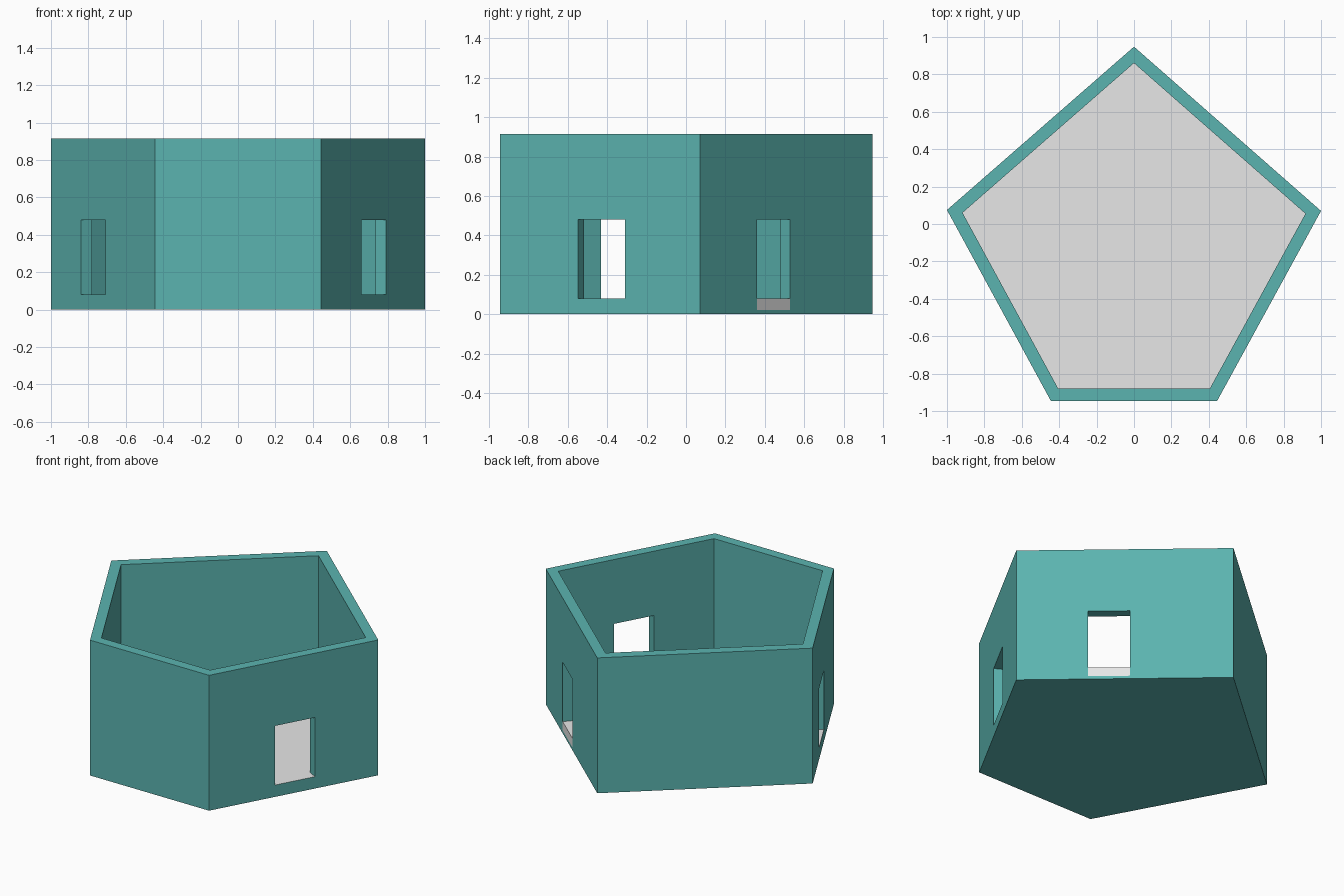
import bpy
import bmesh
from mathutils import Vector

cube = bpy.data.objects.get("Cube")
if cube:
    bpy.data.objects.remove(cube, do_unlink=True)

HEIGHT, THICK = 0.915, 0.066
FLOOR, HEAD, STRIP = 0.08, 0.48, 0.02
UP = Vector((0, 0, 1))

# Outer plan, counterclockwise from the front right corner
outer = [Vector((x, y, 0)) for x, y in
         ((-0.445, -0.945), (0.445, -0.945), (1, 0.07), (0, 0.948), (-1, 0.075))]
# Wall index: window start and end along the wall
windows = {1: (0.39, 0.626), 2: (0.33, 0.523), 4: (0.29, 0.527)}
STRIP_WALL = 2


def material(name, color):
    mat = bpy.data.materials.new(name)
    mat.use_nodes = True
    mat.diffuse_color = color
    mat.node_tree.nodes["Principled BSDF"].inputs["Base Color"].default_value = color
    return mat


teal = material("teal", (0.105, 0.456, 0.434, 1))
grey = material("light_grey", (0.8, 0.8, 0.8, 1))


def normal(i):
    a, b = outer[i], outer[(i + 1) % len(outer)]
    return (b - a).normalized().cross(UP)


def inset(i):
    n, m = normal(i - 1), normal(i)
    return outer[i] - (n + m) * THICK / (1 + n.dot(m))


inner = [inset(i) for i in range(len(outer))]


def face(bm, points, facing, mat=0):
    f = bm.faces.new([bm.verts.new(p) for p in points])
    f.normal_update()
    if f.normal.dot(facing) < 0:
        f.normal_flip()
    f.material_index = mat


def finish(bm, name, mats):
    bmesh.ops.remove_doubles(bm, verts=bm.verts, dist=0.0001)
    mesh = bpy.data.meshes.new(name)
    bm.to_mesh(mesh)
    bm.free()
    for mat in mats:
        mesh.materials.append(mat)
    bpy.context.collection.objects.link(bpy.data.objects.new(name, mesh))


def panel(bm, a, b, z0, z1, facing, mat=0):
    face(bm, (a + UP * z0, b + UP * z0, b + UP * z1, a + UP * z1), facing, mat)


def pierced(bm, line, base, facing, strip=False):
    """Wall surface along four points, open between the middle two."""
    a, p, q, b = line
    panel(bm, a, p, base, HEIGHT, facing)
    panel(bm, q, b, base, HEIGHT, facing)
    panel(bm, p, q, HEAD, HEIGHT, facing)
    if base < FLOOR:
        low = STRIP if strip else FLOOR
        panel(bm, p, q, base, low, facing)
        if strip:
            panel(bm, p, q, low, FLOOR, facing, 1)


# Walls with window openings, grey sills and underside
bm = bmesh.new()
for i, a in enumerate(outer):
    j = (i + 1) % len(outer)
    b, n = outer[j], normal(i)
    face(bm, [v + UP * HEIGHT for v in (a, b, inner[j], inner[i])], UP)
    if i not in windows:
        panel(bm, a, b, 0, HEIGHT, n)
        panel(bm, inner[i], inner[j], FLOOR, HEIGHT, -n)
        continue
    p, q = (a.lerp(b, t) for t in windows[i])
    pi, qi = p - n * THICK, q - n * THICK
    pierced(bm, (a, p, q, b), 0, n, i == STRIP_WALL)
    pierced(bm, (inner[i], pi, qi, inner[j]), FLOOR, -n)
    panel(bm, p, pi, FLOOR, HEAD, q - p)
    panel(bm, q, qi, FLOOR, HEAD, p - q)
    face(bm, [v + UP * HEAD for v in (p, q, qi, pi)], -UP)
    face(bm, [v + UP * FLOOR for v in (p, q, qi, pi)], UP, 1)
face(bm, outer, -UP)
finish(bm, "walls", (teal, grey))

# Floor slab
bm = bmesh.new()
face(bm, [v + UP * FLOOR for v in inner], UP)
face(bm, [v + UP * STRIP for v in inner], -UP)
for i, a in enumerate(inner):
    panel(bm, a, inner[(i + 1) % len(inner)], STRIP, FLOOR, normal(i))
finish(bm, "floor", (grey,))
